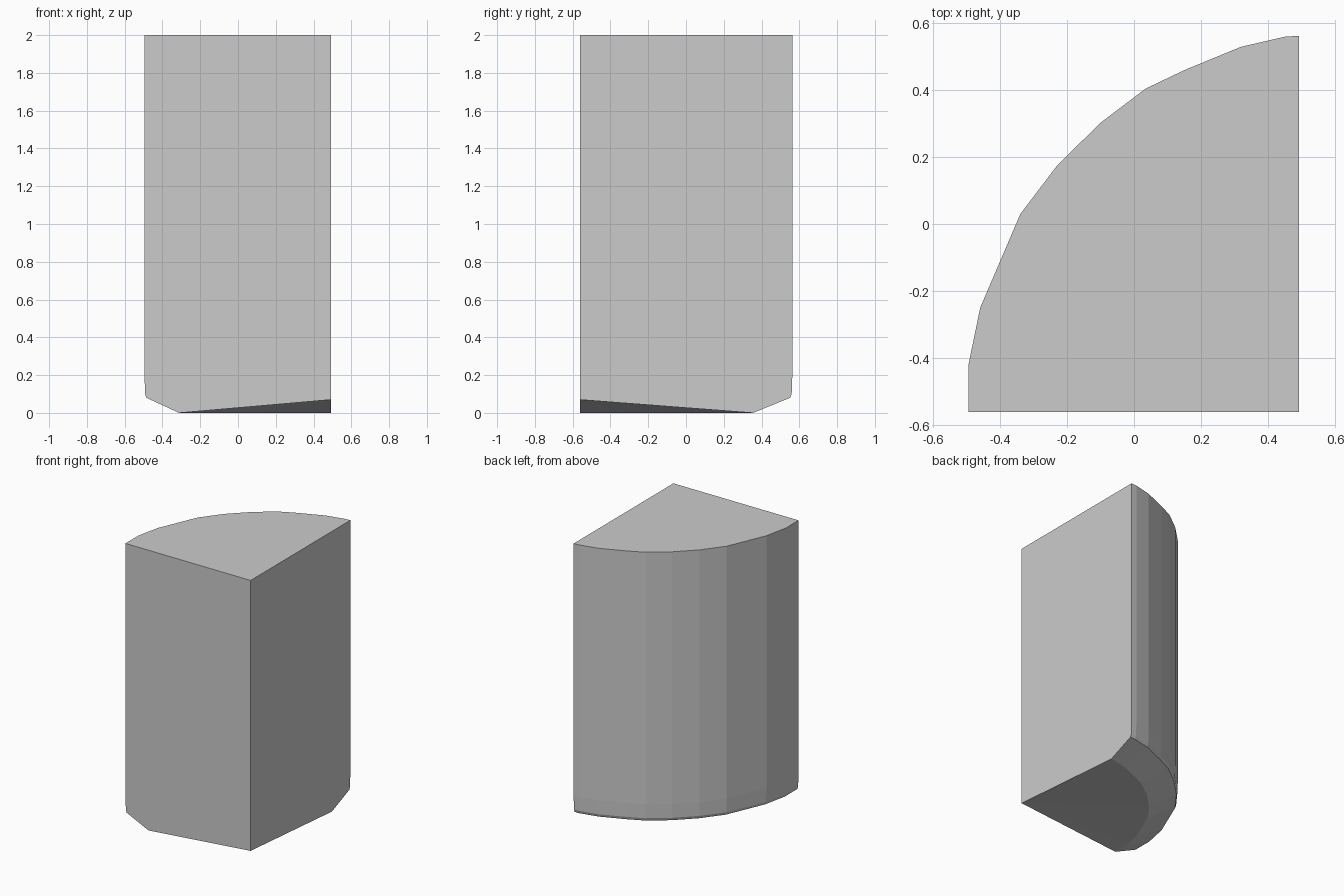
import bpy
import bmesh

if "Cube" in bpy.data.objects:
    bpy.data.objects.remove(bpy.data.objects["Cube"])

# Quarter-round outline, from the front edge round to the right edge
ARC = [(-0.495, -0.562), (-0.495, -0.42), (-0.46, -0.25), (-0.34, 0.03),
       (-0.23, 0.175), (-0.10, 0.303), (0.035, 0.405), (0.15, 0.46),
       (0.32, 0.53), (0.45, 0.56), (0.493, 0.563)]
CORNER = (0.493, -0.562)

# Rings as (scale about the square corner, height)
RINGS = [(0.815, 0.0), (0.99, 0.08), (0.997, 0.10), (1.0, 0.20), (1.0, 2.0)]

bm = bmesh.new()


def ring(scale, z):
    return [bm.verts.new((CORNER[0] + (x - CORNER[0]) * scale,
                          CORNER[1] + (y - CORNER[1]) * scale, z)) for x, y in ARC]


rings = [ring(s, z) for s, z in RINGS]
low = bm.verts.new((*CORNER, 0.07))
high = bm.verts.new((*CORNER, 2.0))

# Curved wall with rounded lower edge
for a, b in zip(rings, rings[1:]):
    for i in range(len(ARC) - 1):
        bm.faces.new((a[i], a[i + 1], b[i + 1], b[i]))

# Shallow hollow underside rising to the square corner
for p, q in zip(rings[0], rings[0][1:]):
    bm.faces.new((p, low, q))

# Flat top and the two straight sides
bm.faces.new(rings[-1] + [high])
bm.faces.new([r[0] for r in rings] + [high, low])
bm.faces.new([r[-1] for r in rings] + [high, low])
bmesh.ops.recalc_face_normals(bm, faces=bm.faces)

mesh = bpy.data.meshes.new("quarter_round_block")
bm.to_mesh(mesh)
bm.free()
block = bpy.data.objects.new("quarter_round_block", mesh)
bpy.context.collection.objects.link(block)
